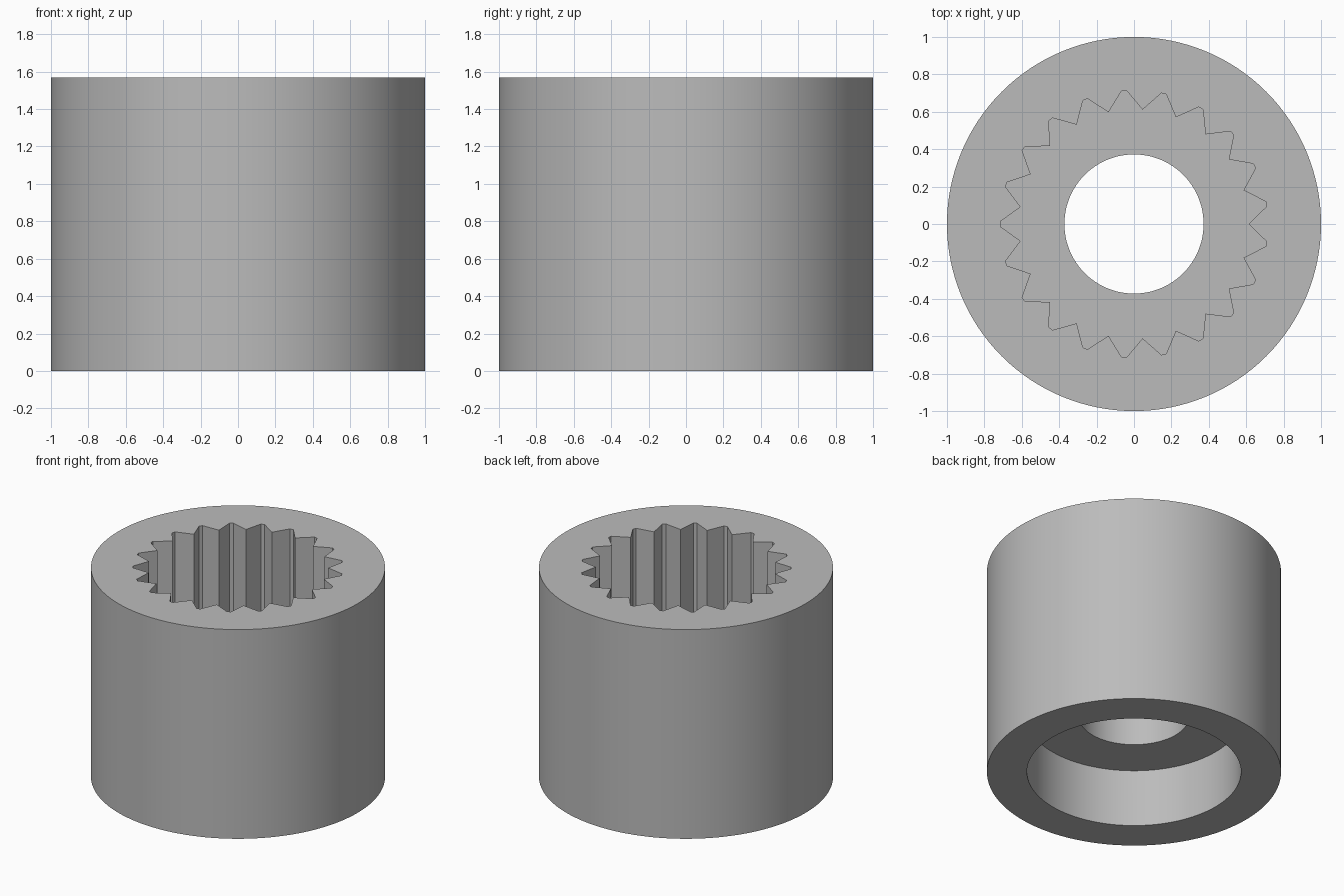
import bpy
import bmesh
from math import cos, sin, pi, tau

cube = bpy.data.objects.get("Cube")
if cube:
    bpy.data.objects.remove(cube, do_unlink=True)

HEIGHT = 1.57
RECESS = 0.43        # depth of the round recess underneath
WEB_TOP = 0.715      # floor of the splined socket
TEETH = 21

steel = bpy.data.materials.new("plain_grey")
steel.use_nodes = True
GREY = (0.5, 0.5, 0.5, 1)
steel.diffuse_color = GREY
steel.node_tree.nodes["Principled BSDF"].inputs["Base Color"].default_value = GREY


def circle(radius, sides=128):
    return [(radius * cos(tau * i / sides), radius * sin(tau * i / sides))
            for i in range(sides)]


def spline_outline(root, tip, half_flat):
    """Sharp inward ridges between V grooves with narrow flat bottoms."""
    points = []
    for i in range(TEETH):
        ridge = tau * i / TEETH
        groove = ridge + pi / TEETH
        points.append((root * cos(ridge), root * sin(ridge)))
        for side in (-half_flat, half_flat):
            points.append((tip * cos(groove) - side * sin(groove),
                           tip * sin(groove) + side * cos(groove)))
    return points


def prism(name, outline, z0, z1):
    bm = bmesh.new()
    base = bm.faces.new([bm.verts.new((x, y, z0)) for x, y in outline])
    top = bmesh.ops.extrude_face_region(bm, geom=[base])["geom"]
    bmesh.ops.translate(bm, vec=(0, 0, z1 - z0),
                        verts=[v for v in top if isinstance(v, bmesh.types.BMVert)])
    bmesh.ops.recalc_face_normals(bm, faces=bm.faces)
    mesh = bpy.data.meshes.new(name)
    bm.to_mesh(mesh)
    bm.free()
    mesh.materials.append(steel)
    obj = bpy.data.objects.new(name, mesh)
    bpy.context.collection.objects.link(obj)
    return obj


# Outer sleeve
sleeve = prism("splined_sleeve", circle(1.0), 0, HEIGHT)

# Splined socket, through hole and lower recess
cutters = [
    prism("socket_cutter", spline_outline(0.613, 0.715, 0.013), WEB_TOP, HEIGHT + 0.1),
    prism("hole_cutter", circle(0.372), -0.2, HEIGHT + 0.2),
    prism("recess_cutter", circle(0.728), -0.1, RECESS),
]
bpy.ops.object.select_all(action="DESELECT")
sleeve.select_set(True)
bpy.context.view_layer.objects.active = sleeve
for cutter in cutters:
    cutter.hide_render = True
    cut = sleeve.modifiers.new(cutter.name, "BOOLEAN")
    cut.operation = "DIFFERENCE"
    cut.solver = "EXACT"
    cut.object = cutter
    bpy.ops.object.modifier_apply(modifier=cut.name)
    bpy.data.objects.remove(cutter, do_unlink=True)

# Smooth round walls, crisp rims and teeth
bpy.ops.object.shade_smooth_by_angle(angle=pi / 9)
